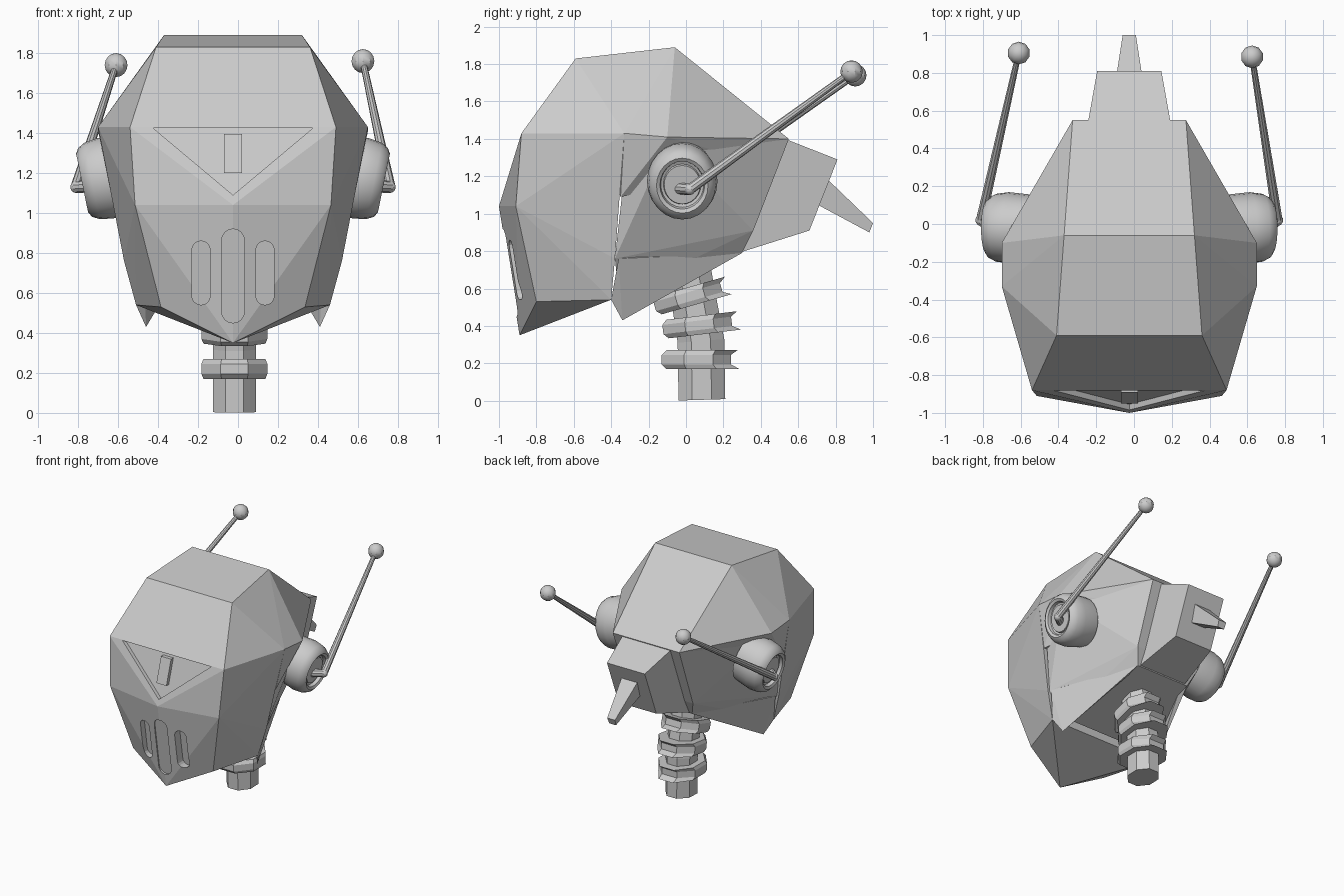
import bpy, bmesh, math
from mathutils import Vector, Matrix

if "Cube" in bpy.data.objects:
    bpy.data.objects.remove(bpy.data.objects["Cube"], do_unlink=True)

XC = -0.025  # centre line of the head
GREY = (0.6, 0.6, 0.6, 1)
metal = bpy.data.materials.new("plain_grey")
metal.use_nodes = True
metal.diffuse_color = GREY
metal.node_tree.nodes["Principled BSDF"].inputs["Base Color"].default_value = GREY


def finish(name, bm, smooth=False):
    bmesh.ops.recalc_face_normals(bm, faces=bm.faces[:])
    mesh = bpy.data.meshes.new(name)
    bm.to_mesh(mesh)
    bm.free()
    mesh.materials.append(metal)
    ob = bpy.data.objects.new(name, mesh)
    bpy.context.collection.objects.link(ob)
    if smooth:
        bpy.ops.object.select_all(action='DESELECT')
        ob.select_set(True)
        bpy.context.view_layer.objects.active = ob
        bpy.ops.object.shade_smooth_by_angle(angle=math.radians(35))
    return ob


def hull(name, points, sides=(1, -1)):
    """Faceted solid around points given for one half and mirrored."""
    bm = bmesh.new()
    seen = {(XC + s * x, y, z) for x, y, z in points for s in sides}
    for p in sorted(seen):
        bm.verts.new(p)
    res = bmesh.ops.convex_hull(bm, input=bm.verts[:])
    loose = {g for g in res["geom_interior"] + res["geom_unused"]
             if isinstance(g, bmesh.types.BMVert) and g.is_valid}
    bmesh.ops.delete(bm, geom=list(loose), context='VERTS')
    bmesh.ops.dissolve_limit(bm, angle_limit=0.02, verts=bm.verts[:], edges=bm.edges[:])
    return finish(name, bm)


def loft(name, rings, smooth=False):
    """Skin closed rings of equal length and cap both ends."""
    bm = bmesh.new()
    rows = [[bm.verts.new(p) for p in r] for r in rings]
    n = len(rows[0])
    for a, b in zip(rows, rows[1:]):
        for i in range(n):
            bm.faces.new((a[i], a[(i + 1) % n], b[(i + 1) % n], b[i]))
    bm.faces.new(rows[0])
    bm.faces.new(rows[-1])
    return finish(name, bm, smooth)


# Shared corner points of the head
top_front, top_back = (0.385, -0.59, 1.83), (0.345, -0.06, 1.89)
temple, temple_back = (0.675, -0.33, 1.43), (0.675, -0.10, 1.41)
nape = (0.30, 0.55, 1.40)
cheek_back, jaw = (0.545, -0.38, 0.76), (0.485, -0.40, 0.54)
nape_low = (0.24, 0.30, 0.79)

# Face mask, skull and lower back of the head
mask = hull("face_mask", [top_front, (0.515, -0.88, 1.43), (0.0, -1.0, 1.04),
                          (0.49, -0.91, 1.04), (0.0, -0.89, 0.35),
                          (0.36, -0.80, 0.53), temple, cheek_back, jaw])
hull("skull", [top_front, top_back, temple, temple_back, nape,
               (0.609, -0.35, 1.09), (0.27, 0.47, 1.25)])
hull("lower_skull", [(0.59, -0.34, 1.12), (0.53, -0.38, 0.76), (0.42, -0.36, 0.57),
                     (0.64, -0.10, 1.38), nape, (0.29, 0.36, 0.91), nape_low])
for side, s in (("left", 1), ("right", -1)):
    hull(side + "_jaw_point", [(0.435, -0.34, 0.43), jaw, (0.53, -0.36, 0.76),
                               (0.44, -0.36, 0.57), nape_low, (0.20, 0.30, 0.82)], (s,))

# Rear block and tail spike
hull("rear_block", [(0.22, 0.53, 1.40), (0.22, 0.28, 0.79),
                    (0.17, 0.81, 1.29), (0.17, 0.66, 0.91)])
hull("tail_spike", [(0.075, 0.74, 1.20), (0.06, 0.70, 1.05),
                    (0.035, 1.0, 0.95), (0.03, 0.98, 0.90)])


# Recesses in the mask: visor triangle and mouth slots
def cut(outline, floor):
    rings = [[(x, -1.3, z) for x, z in outline], [(x, floor(z), z) for x, z in outline]]
    cutter = loft("mask_cutter", rings)
    cutter.hide_render = True
    mod = mask.modifiers.new("cut", 'BOOLEAN')
    mod.operation, mod.solver, mod.object = 'DIFFERENCE', 'EXACT', cutter
    bpy.context.view_layer.objects.active = mask
    bpy.ops.object.modifier_apply(modifier=mod.name)
    bpy.data.objects.remove(cutter, do_unlink=True)


def capsule(x, half, low, high):
    pts = []
    for k in range(18):
        a = math.pi * (k % 9) / 8
        if k < 9:
            pts.append((x + half * math.cos(a), high - half + half * math.sin(a)))
        else:
            pts.append((x - half * math.cos(a), low + half - half * math.sin(a)))
    return pts


def visor_y(z):
    return -0.88 - 0.12 * (1.43 - z) / 0.39


cut([(XC - 0.40, 1.425), (XC + 0.40, 1.425), (XC, 1.09)], lambda z: visor_y(z) + 0.03)
cut(capsule(XC, 0.057, 0.45, 0.92), lambda z: -0.87 - 0.16 * (z - 0.35))
for s in (1, -1):
    cut(capsule(XC + s * 0.16, 0.046, 0.54, 0.86), lambda z: -0.80 - 0.16 * (z - 0.35))

# Small raised bar inside the visor
hull("visor_bar", [(0.045, visor_y(z) + d, z) for z in (1.20, 1.395) for d in (0.0, 0.05)])


# Ears: rounded drums with a dished cap
def ear(name, s):
    profile = [(0.0, 0.19), (0.13, 0.205), (0.20, 0.195), (0.235, 0.175), (0.25, 0.15),
               (0.24, 0.13), (0.215, 0.125), (0.21, 0.11), (0.225, 0.105), (0.225, 0.01)]
    axis = Vector((0.98, 0.0, -0.2)).normalized()
    up = Vector((0.2, 0.0, 0.98)).normalized()
    base = Vector((0.51, -0.02, 1.20))
    rings = []
    for depth, r in profile:
        ring = []
        for k in range(24):
            a = math.tau * k / 24
            p = base + axis * depth + up * (r * math.sin(a))
            p.y += 0.92 * r * math.cos(a)
            ring.append((XC + s * p.x, p.y, p.z))
        rings.append(ring)
    loft(name, rings, True)


def rod(name, a, b, r1, r2):
    a, b = Vector(a), Vector(b)
    bm = bmesh.new()
    m = Matrix.Translation((a + b) / 2) @ (b - a).to_track_quat('Z', 'Y').to_matrix().to_4x4()
    bmesh.ops.create_cone(bm, cap_ends=True, segments=10, radius1=r1, radius2=r2,
                          depth=(b - a).length, matrix=m)
    finish(name, bm, True)


def ball(name, centre, r):
    bm = bmesh.new()
    bmesh.ops.create_uvsphere(bm, u_segments=10, v_segments=8, radius=r,
                              matrix=Matrix.Translation(centre))
    finish(name, bm, True)


# Ears with bent antennas
for side, s, tip in (("left", 1, (0.625, 0.885, 1.76)), ("right", -1, (-0.61, 0.905, 1.74))):
    ear(side + "_ear", s)
    root = (XC + s * 0.70, -0.04, 1.135)
    elbow = (XC + s * 0.785, 0.02, 1.13)
    rod(side + "_antenna_stub", root, elbow, 0.032, 0.03)
    ball(side + "_antenna_elbow", elbow, 0.03)
    rod(side + "_antenna", elbow, tip, 0.028, 0.016)
    ball(side + "_antenna_ball", tip, 0.06)


# Neck: eight-sided column bending forward
def octagon(y, z, rx, ry, tilt=0.0, back=None):
    ring = []
    for k in range(8):
        a = math.tau * (k + 0.5) / 8
        c, d = math.cos(a) / math.cos(math.pi / 8), math.sin(a) / math.cos(math.pi / 8)
        dy = d * (back if back and d > 0 else ry)
        ring.append((-0.018 + c * rx, y + dy * math.cos(tilt), z + dy * math.sin(tilt)))
    return ring


loft("neck", [octagon(0.085, 0.005, 0.108, 0.125, 0.03), octagon(0.08, 0.32, 0.108, 0.125, 0.08),
              octagon(0.04, 0.55, 0.108, 0.12, 0.25), octagon(0.0, 0.78, 0.108, 0.12, 0.3)])

# Neck rings, flared into ridges at the back
for i, (y, z, tilt) in enumerate(((0.075, 0.22, 0.0), (0.08, 0.405, 0.12), (0.03, 0.56, 0.28))):
    rings = []
    for h, rx, ry, back in ((-0.05, 0.155, 0.18, 0.21), (-0.025, 0.165, 0.205, 0.165),
                            (0.025, 0.165, 0.205, 0.165), (0.05, 0.155, 0.18, 0.20)):
        rings.append(octagon(y - h * math.sin(tilt), z + h * math.cos(tilt), rx, ry, tilt, back))
    loft("neck_ring_%d" % (i + 1), rings)
